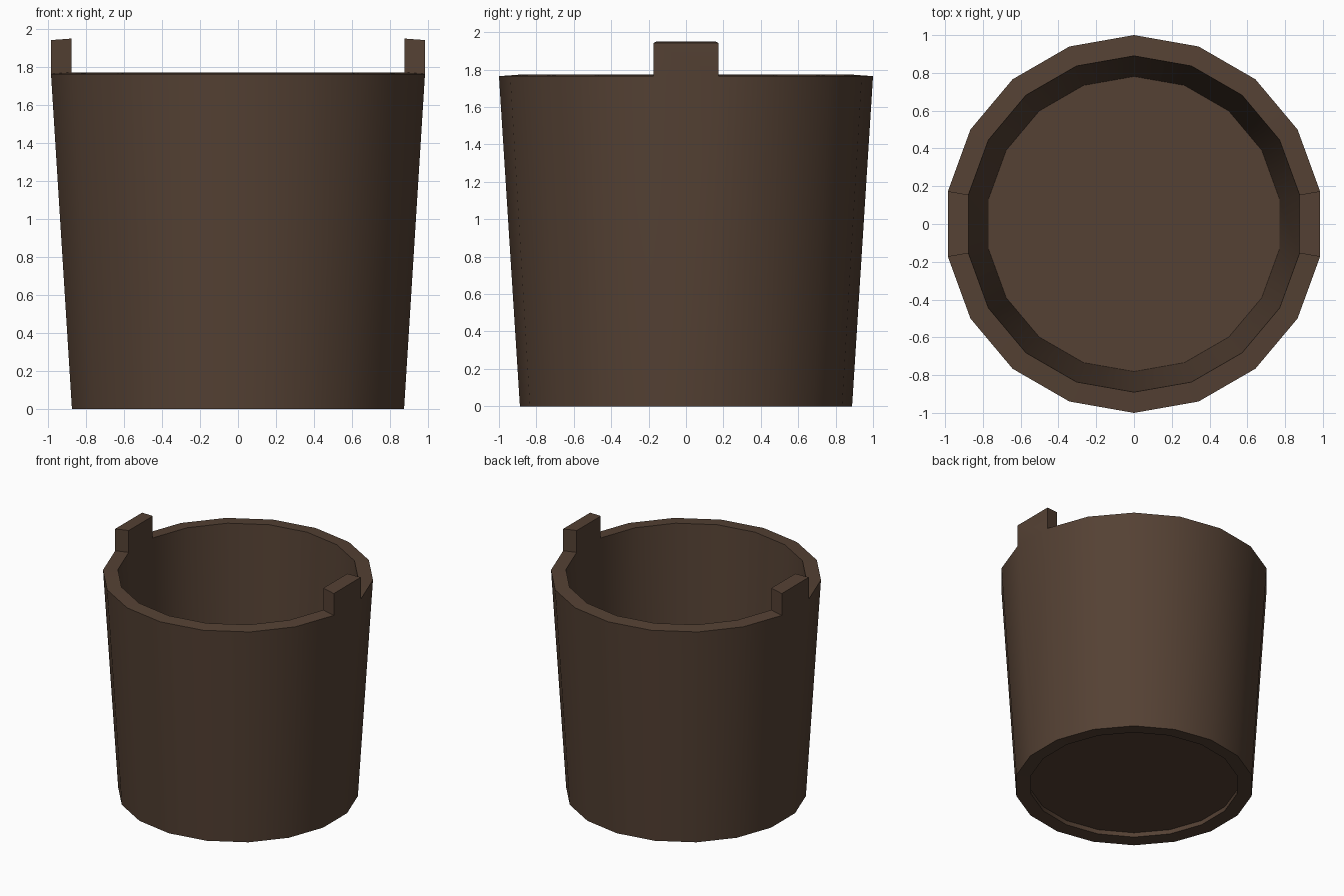
import bpy, bmesh, math

if "Cube" in bpy.data.objects:
    bpy.data.objects.remove(bpy.data.objects["Cube"])

N = 18
STEP = math.tau / N
START = math.radians(10)

wood = bpy.data.materials.new("dark brown wood")
wood.diffuse_color = (0.09, 0.053, 0.034, 1)
wood.use_nodes = True
wood.node_tree.nodes["Principled BSDF"].inputs["Base Color"].default_value = wood.diffuse_color


def ring(bm, r, z):
    return [bm.verts.new((r * math.cos(START + i * STEP),
                          r * math.sin(START + i * STEP), z)) for i in range(N)]


def finish(bm, name):
    bmesh.ops.recalc_face_normals(bm, faces=bm.faces)
    me = bpy.data.meshes.new(name)
    bm.to_mesh(me)
    bm.free()
    me.materials.append(wood)
    ob = bpy.data.objects.new(name, me)
    bpy.context.collection.objects.link(ob)
    bpy.ops.object.select_all(action='DESELECT')
    ob.select_set(True)
    bpy.context.view_layer.objects.active = ob
    bpy.ops.object.shade_smooth_by_angle(angle=math.radians(30))
    return ob


# Tapered wall with thickness, and a raised ear on the left and right facets
bm = bmesh.new()
profile = [(0.888, 0.0), (1.0, 1.765), (0.89, 1.773), (0.778, 0.007)]
rings = [ring(bm, r, z) for r, z in profile]
ears = []
for k in range(4):
    a, b = rings[k], rings[(k + 1) % 4]
    for i in range(N):
        j = (i + 1) % N
        f = bm.faces.new((a[i], a[j], b[j], b[i]))
        # facets centred on +x and -x
        if k == 1 and i in (N - 1, N // 2 - 1):
            ears.append(f)
bmesh.ops.recalc_face_normals(bm, faces=bm.faces)
for f in ears:
    ext = bmesh.ops.extrude_discrete_faces(bm, faces=[f])["faces"][0]
    base = list(f.verts) if f.is_valid else []
    bmesh.ops.translate(bm, verts=list(ext.verts), vec=(0, 0, 0.178))
bmesh.ops.remove_doubles(bm, verts=bm.verts, dist=1e-4)
finish(bm, "bucket_wall")

# Floor panel, set slightly up from the bottom edge
bm = bmesh.new()
low, high = ring(bm, 0.781, 0.045), ring(bm, 0.782, 0.055)
bm.faces.new(low)
bm.faces.new(high)
for i in range(N):
    j = (i + 1) % N
    bm.faces.new((low[i], low[j], high[j], high[i]))
finish(bm, "bucket_floor")
